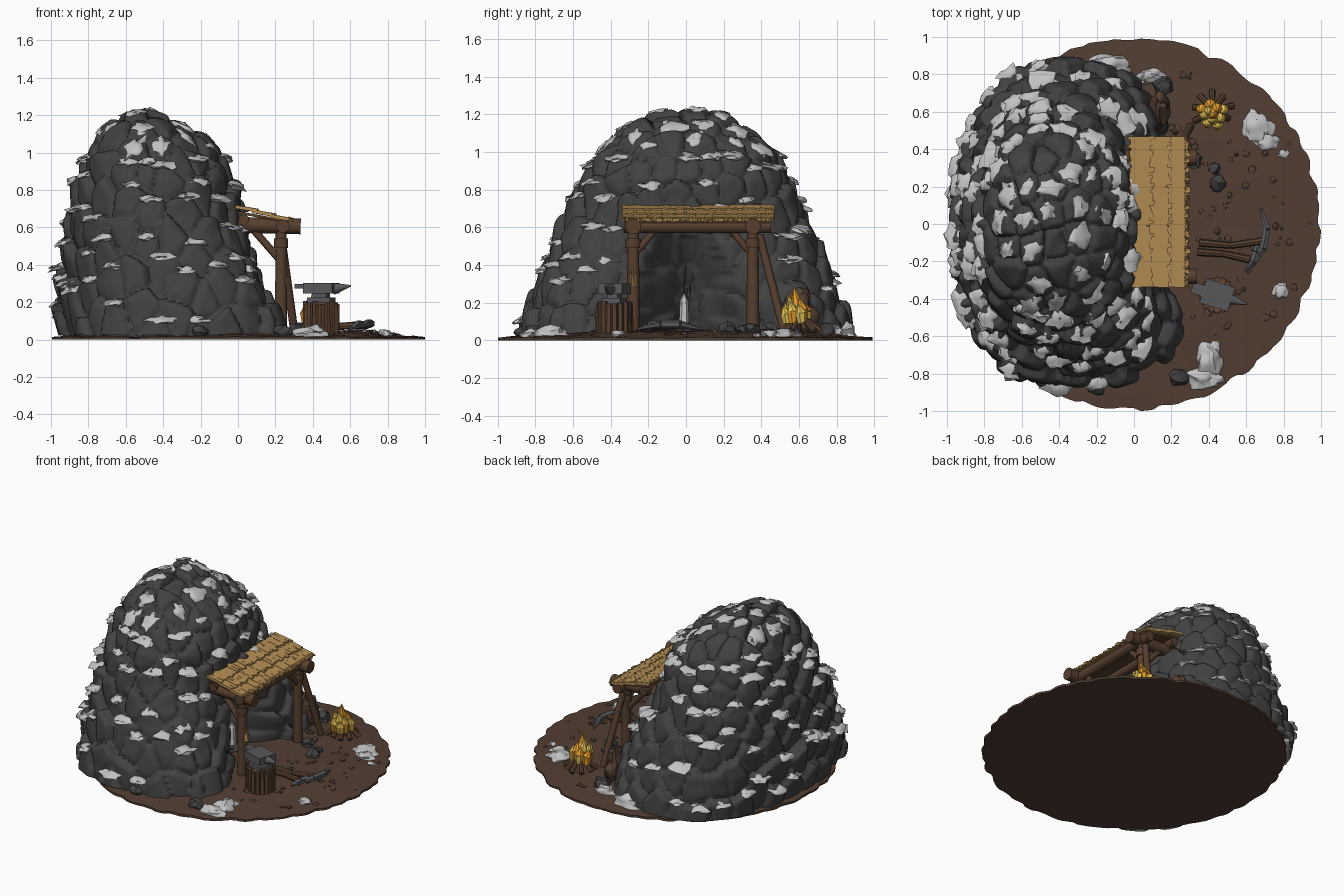
import bpy, bmesh, math, random
from mathutils import Vector, Matrix, noise, kdtree

if "Cube" in bpy.data.objects:
    bpy.data.objects.remove(bpy.data.objects["Cube"])

random.seed(11)
V = Vector
UP = V((0, 0, 1))
COL = {"dark_stone": (.054, .054, .056), "snow": (.54, .54, .55), "earth": (.085, .048, .032),
       "wood": (.095, .050, .028), "thatch": (.46, .275, .09), "iron": (.095, .097, .105),
       "flame_orange": (.85, .36, .03), "flame_yellow": (.85, .58, .10), "cut_wood": (.16, .08, .04)}
MAT = {}
for n, c in COL.items():
    MAT[n] = bpy.data.materials.new(n)
    MAT[n].diffuse_color = (*c, 1)


def finish(name, bm, *mats, angle=40):
    bmesh.ops.recalc_face_normals(bm, faces=bm.faces)
    me = bpy.data.meshes.new(name)
    bm.to_mesh(me)
    bm.free()
    for m in mats:
        me.materials.append(MAT[m])
    for p in me.polygons:
        p.use_smooth = True
    me.set_sharp_from_angle(angle=math.radians(angle))
    ob = bpy.data.objects.new(name, me)
    bpy.context.collection.objects.link(ob)


def paint(verts, mi):
    for v in verts:
        for f in v.link_faces:
            f.material_index = mi


def log(bm, p, q, r1, r2=None, sides=10, mi=0):
    p, q = V(p), V(q)
    d = q - p
    m = Matrix.Translation((p + q) / 2) @ d.to_track_quat('Z', 'Y').to_matrix().to_4x4()
    vs = bmesh.ops.create_cone(bm, cap_ends=True, segments=sides, radius1=r1,
                               radius2=r1 if r2 is None else r2, depth=d.length, matrix=m)["verts"]
    paint(vs, mi)


def box(bm, loc, size, rot=Matrix(), mi=0):
    m = Matrix.Translation(loc) @ rot @ Matrix.Diagonal((*size, 1))
    paint(bmesh.ops.create_cube(bm, size=1, matrix=m)["verts"], mi)


def blob(bm, loc, size, rough=.3, sub=2, rot=Matrix.Identity(3)):
    vs = bmesh.ops.create_icosphere(bm, subdivisions=sub, radius=1)["verts"]
    o = V((random.random() * 50, 0, 0))
    for v in vs:
        k = 1 + rough * noise.noise(v.co * 1.6 + o)
        v.co = V(loc) + rot @ V([v.co[i] * k * size[i] for i in range(3)])
        v.co.z = max(v.co.z, .004)


def ground_z(x, y):
    t = min(1, max(0, (1 - math.hypot(x, y)) / .45))
    return .014 + .034 * t + .006 * noise.noise(V((x * 5, y * 5, 0)))


# Earth disc with ragged rim
bm = bmesh.new()
N = 180
rims = [.985 + .03 * noise.noise(V((math.cos(i * math.tau / N), math.sin(i * math.tau / N), 0)) * 9)
        + .012 * abs(math.sin(i * math.tau / N * 22)) for i in range(N)]
rings = []
for fr in [0.05] + [.1 * j for j in range(1, 11)] + [-1]:
    ring = []
    for i in range(N):
        a = i * math.tau / N
        r = abs(fr) * min(1, rims[i])
        x, y = r * math.cos(a), r * math.sin(a)
        ring.append(bm.verts.new((x, y, ground_z(x, y) if fr > 0 else 0)))
    rings.append(ring)
for A, B in zip(rings, rings[1:]):
    for i in range(N):
        bm.faces.new((A[i], A[i - 1], B[i - 1], B[i]))
bm.faces.new(rings[0])
bm.faces.new(rings[-1])
finish("earth_base", bm, "earth")

# Mountain: lofted superellipses with a cave dent, broken into stones by nearest-seed cells
PROF = [(.02, -.965, .30, .89), (.2, -.955, .25, .825), (.4, -.94, .16, .74), (.65, -.90, .03, .635),
        (.85, -.85, -.02, .55), (.98, -.81, -.09, .47), (1.08, -.745, -.2, .375), (1.15, -.675, -.33, .27),
        (1.19, -.62, -.42, .17), (1.212, -.54, -.50, .03)]
bm = bmesh.new()
N = 300
rows = []
for A, B in zip(PROF, PROF[1:]):
    n = max(3, round(math.dist((A[0], A[3]), (B[0], B[3])) / .0125))
    rows += [[a + (b - a) * j / n for a, b in zip(A, B)] for j in range(n)]
rows.append(PROF[-1])
rings = []
for z, x0, x1, b in rows:
    ring = []
    pw = 2.45 - .4 * z / 1.2
    for i in range(N):
        th = i * math.tau / N
        c, s = math.cos(th), math.sin(th)
        g = (abs(c) ** pw + abs(s) ** pw) ** (1 / pw)
        x, y = (x1 - x0) / 2 * c / g, b * s / g
        k = 1
        if c > 0:
            x -= .26 * math.exp(-(y / .38) ** 2) * max(0, 1 - z / .65)
            x += .10 * math.exp(-((y + .62) / .2) ** 2) * max(0, 1 - z / .7)
            e = math.hypot(y / .27, z / .64)
            if e < 1:
                fold = math.cos(11 * math.atan2(y / .27, z / .64) + 5 * e)
                k = .15 + .7 * e ** 1.5 + .15 * fold * e * (1 - e)
        ring.append(bm.verts.new(((x0 + x1) / 2 + k * x, k * y, z)))
    rings.append(ring)
for A, B in zip(rings, rings[1:]):
    for i in range(N):
        bm.faces.new((A[i - 1], A[i], B[i], B[i - 1]))
bm.faces.new(rings[-1])
bm.normal_update()
SQ = V((1, 1, .72))
seeds = []
cand = list(bm.verts)
random.shuffle(cand)
for v in cand:
    p = v.co * SQ
    if all((p - q).length > .122 for q, _ in seeds):
        seeds.append((p, v.normal.copy()))
kd = kdtree.KDTree(len(seeds))
for i, (p, _) in enumerate(seeds):
    kd.insert(p, i)
kd.balance()
roll = [random.random() for _ in seeds]
moves, perch = [], {}
for v in bm.verts:
    n0 = v.normal.copy()
    p = (v.co + .025 * noise.noise_vector(v.co * 5)) * SQ
    (q, i, d1), (_, _, d2) = kd.find_n(p, 2)
    d = d2 - d1
    cave = v.co.x > -.35 and abs(v.co.y) < .22 and v.co.z < .55
    lump = .028 * (1 - (1 - min(1, d / .06)) ** 2)
    tilt = 0 if n0.z < -.2 else .38 * (p.z - q.z) / .72 * (1 - max(0, n0.z))
    moves.append((v, n0 * ((lump + tilt + .036 * roll[i] - .032 + .007 * noise.noise(v.co * 12)) * (.3 if cave else 1))))
    # best snow perch of each stone: its upper edge on walls, its middle on the summit
    score = v.co.z - .5 * max(0, .03 - d) * 10 - d1 * (.3 + 2.5 * max(0, n0.z) ** 2)
    if not cave and (i not in perch or score > perch[i][0]):
        perch[i] = (score, v)
for v, off in moves:
    v.co += off
bmesh.ops.smooth_vert(bm, verts=bm.verts, factor=.5, use_axis_x=True, use_axis_y=True, use_axis_z=True)
for v in bm.verts:
    v.co.z = max(v.co.z, .015)
snow_at = [(i, v.co.copy()) for i, (_, v) in perch.items()]
finish("rock_mountain", bm, "dark_stone", angle=65)

# Snow caps lying on the stone ledges
bm = bmesh.new()
for i, co in snow_at:
    n = seeds[i][1]
    front = co.x > -.25 and abs(co.y) < .3 and co.z < .62
    if co.z < .1 or front or n.z < -.1 or random.random() > (.5 if co.z < .35 else .66):
        continue
    axis = (n * .35 + UP).normalized() if n.z < .6 else n
    side = axis.cross(n if n.z < .6 else V((random.random() - .5, random.random() - .5, .1))).normalized()
    rot = Matrix((side, axis.cross(side), axis)).transposed()
    w = random.uniform(.045, .072)
    out = V((n.x, n.y, 0)).normalized() * (-.012 if n.z < .6 else 0)
    blob(bm, co + out - axis * .003, (w, w * random.uniform(.62, .85), .017), .9, 2, rot)
finish("snow_caps", bm, "snow", angle=70)

# Pale spike inside the cave on a low rock
bm = bmesh.new()
log(bm, (-.04, -.01, .09), (-.04, -.01, .21), .027, .022, 6)
log(bm, (-.04, -.01, .21), (-.04, -.01, .248), .022, .004, 6)
finish("cave_crystal", bm, "snow", angle=20)

# Timber porch: posts, beams, braces
bm = bmesh.new()
for y in (-.28, .355):
    s = 1 if y < 0 else -1
    log(bm, (.23, y, .03), (.23, y, .58), .035, .03)
    log(bm, (.23, y, .49), (.23, y, .54), .04)
    log(bm, (-.05, y, .615), (.335, y, .605), .042, sides=12)
    log(bm, (.23, y, .45), (.23, y + s * .12, .59), .018)
    log(bm, (.22, y, .43), (.08, y, .59), .02)
log(bm, (.24, -.33, .605), (.24, .45, .605), .036)
log(bm, (.03, -.33, .64), (.03, .45, .64), .03)
log(bm, (.23, .39, .56), (.3, .52, .05), .022)
box(bm, (.135, .06, .655), (.28, .76, .014), Matrix.Rotation(.18, 4, 'Y'))
finish("porch_timber", bm, "wood")

bm = bmesh.new()
for k in range(4):
    log(bm, (.262, -.295 + k * .011, .29), (.262, -.295 + k * .011, .36 + .02 * (k % 3)), .006, .003, 5)
finish("post_straw", bm, "thatch")

# Thatch: three overlapping courses of straw with ragged ends
bm = bmesh.new()
for k in range(3):
    for j in range(54):
        y = -.33 + .79 * j / 53
        x0, x1 = .17 - .095 * k, .287 - .095 * k + random.uniform(-.014, .014)
        if k == 2:
            x0 = -.025 + random.uniform(-.01, .01)
        xm = (x0 + x1) / 2
        box(bm, (xm, y, .690 - .17 * xm + .009 * k + random.uniform(-.001, .001)),
            (x1 - x0, .0165, .018), Matrix.Rotation(.17, 4, 'Y') @ Matrix.Rotation(random.uniform(-.03, .03), 4, 'Z'))
for j in range(60):
    y = -.33 + .79 * j / 59
    log(bm, (.27, y, .65), (.298, y + random.uniform(-.01, .01), random.uniform(.62, .648)), .008, .002, 4)
finish("thatch_roof", bm, "thatch")

# Stump with barked sides
bm = bmesh.new()
C = V((.445, -.38, 0))
log(bm, C + V((0, 0, .04)), C + V((0, 0, .197)), .088, .083, 20, 1)
for k in range(16):
    a = k * math.tau / 16
    o = C + V((math.cos(a), math.sin(a), 0)) * .08
    log(bm, o + V((0, 0, .035)), o + V((0, 0, .19 + .008 * (k % 3))), .021, .019, 6)
finish("anvil_stump", bm, "wood", "cut_wood")

# Anvil
bm = bmesh.new()
R = Matrix.Rotation(-.3, 4, 'Z')
T = Matrix.Translation(C) @ R
for z, sx, sy, sz in ((.21, .13, .1, .028), (.235, .08, .06, .04), (.275, .16, .135, .055)):
    box(bm, T @ V((0, 0, z)), (sx, sy, sz), R)
log(bm, T @ V((.07, 0, .272)), T @ V((.165, 0, .288)), .032, .004, 10)
box(bm, T @ V((-.105, 0, .285)), (.07, .06, .025), R)
finish("anvil", bm, "iron", angle=25)

# Two pickaxes lying on the ground
AXES = [((.35, -.1, .06), (.69, -.09, .08), ((.68, .08, .06), (.71, -.03, .085), (.69, -.13, .085), (.61, -.26, .06))),
        ((.34, -.15, .06), (.62, -.19, .075), ((.66, -.08, .06), (.655, -.15, .08), (.64, -.2, .08), (.6, -.25, .06)))]
for n, (p, q, ends) in enumerate(AXES):
    bm = bmesh.new()
    m = (V(p) + V(q)) / 2 + V((0, -.02 if n == 0 else .01, 0))
    log(bm, p, m, .021, .017, 8)
    log(bm, m, q, .017, .021, 8)
    for (a, b), (r, s) in zip(zip(ends, ends[1:]), ((.008, .021), (.023, .023), (.021, .008))):
        log(bm, a, b, r, s, 6, 1)
    finish(f"pickaxe_{n + 1}", bm, "wood", "iron")

# Campfire: radiating logs and flames
F = V((.42, .61, 0))
bm = bmesh.new()
for k in range(9):
    a = k * math.tau / 9 + .2
    d = V((math.cos(a), math.sin(a), 0))
    log(bm, F + d * random.uniform(.085, .115) + V((0, 0, .05)), F + d * .01 + V((0, 0, .13)), .018, .014, 7)
finish("campfire_logs", bm, "wood")
bm = bmesh.new()
for k in range(11):
    a = k * 2.4
    r = .068 * math.sqrt(k / 11)
    h = .285 - r * 1.6
    b = F + V((math.cos(a) * r, math.sin(a) * r - .015, .09))
    m = b + V((0, -.006, (h - .08) * .5))
    log(bm, b, m, .022, .032, 7, 1 - k % 2)
    log(bm, m, V((m.x + .008 * math.cos(a), m.y - .016, h)), .032, .002, 7, 1 if k % 3 else 0)
finish("campfire_flames", bm, "flame_orange", "flame_yellow")

# Snow heaps
bm = bmesh.new()
for x, y, sx, sy, h in [(.66, .51, .08, .085, .03), (.71, .44, .06, .05, .025), (.8, .375, .03, .02, .015),
                        (.4, -.72, .07, .09, .05), (.38, -.82, .1, .06, .035), (.78, -.36, .042, .042, .025),
                        (-.14, .85, .12, .06, .07), (.09, .79, .07, .04, .05)]:
    blob(bm, (x, y, ground_z(x, y)), (sx, sy, h), .5, 3)
finish("snow_heaps", bm, "snow")

# Loose dark rocks near the entrance and round the foot of the mountain
bm = bmesh.new()
for x, y, s in [(.45, .22, .045), (.32, .34, .045), (.43, .3, .03), (.16, .74, .055), (-.04, 0, .05), (-.6, .74, .05),
                (.12, .44, .05), (.15, -.42, .06), (.24, -.82, .05), (-.55, -.79, .05), (-.2, -.86, .05)]:
    blob(bm, (x, y, ground_z(x, y) + s * .3), (s, s, s * .75), .5)
finish("loose_rocks", bm, "dark_stone", angle=30)

# Clods of earth scattered on the yard, with one larger bank by the cave
bm = bmesh.new()
for k in range(75):
    a, r = random.uniform(-1.35, 1.45), random.uniform(.35, .94)
    x, y, s = r * math.cos(a), r * math.sin(a), random.uniform(.009, .023)
    blob(bm, (x, y, ground_z(x, y)), (s, s, s * .6), .4, 1)
blob(bm, (.13, .6, .14), (.06, .09, .13), .5, 3)
finish("earth_clods", bm, "earth")

for m in bpy.data.materials:
    if m.users and not m.is_grease_pencil:
        m.use_nodes = True
        m.node_tree.nodes["Principled BSDF"].inputs["Base Color"].default_value = m.diffuse_color
